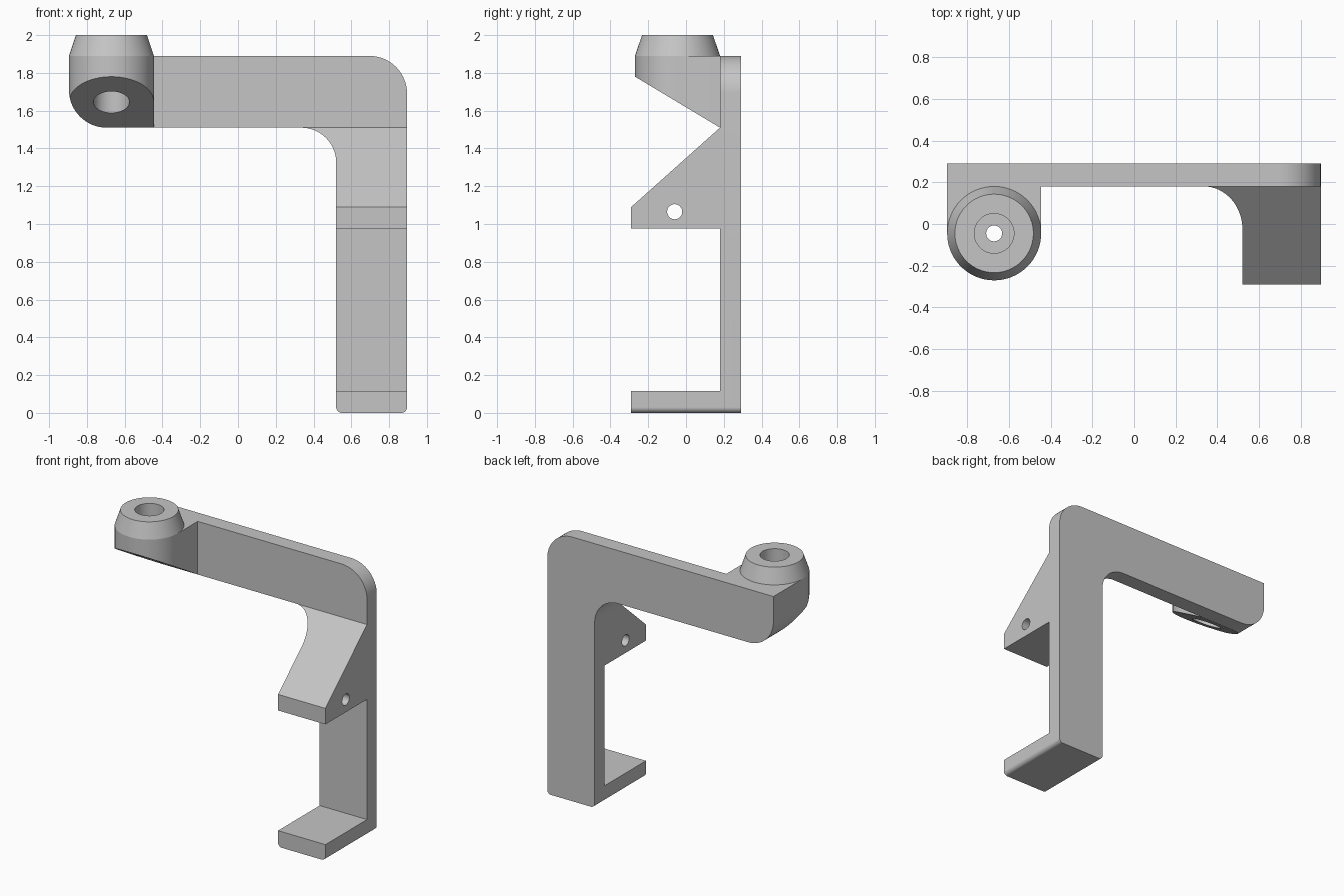
import bpy
import bmesh
import math
from mathutils import Vector

cube = bpy.data.objects.get("Cube")
if cube:
    bpy.data.objects.remove(cube, do_unlink=True)

grey = bpy.data.materials.new("plain_grey")
grey.use_nodes = True
grey.diffuse_color = (0.56, 0.56, 0.56, 1)
grey.node_tree.nodes["Principled BSDF"].inputs["Base Color"].default_value = grey.diffuse_color

HALF_W, HALF_D = 0.895, 0.29
PLATE_Y, ARM_LOW, ARM_TOP = 0.18, 1.51, 1.89
BOSS_X, BOSS_Y, BOSS_R = -0.67, -0.045, 0.225
SEGS = 64


def finish(name, bm):
    bmesh.ops.recalc_face_normals(bm, faces=bm.faces)
    mesh = bpy.data.meshes.new(name)
    bm.to_mesh(mesh)
    bm.free()
    mesh.materials.append(grey)
    ob = bpy.data.objects.new(name, mesh)
    bpy.context.collection.objects.link(ob)
    return ob


def rounded(corners, steps=16):
    """Outline from (a, b, radius) right-angle corners."""
    out = []
    for i, (a, b, r) in enumerate(corners):
        p = Vector((a, b))
        if r == 0:
            out.append(p)
            continue
        u = (Vector(corners[i - 1][:2]) - p).normalized()
        v = (Vector(corners[(i + 1) % len(corners)][:2]) - p).normalized()
        c = p + r * (u + v)
        for k in range(steps + 1):
            t = math.pi / 2 * k / steps
            out.append(c - r * (v * math.cos(t) + u * math.sin(t)))
    return out


def prism(name, outline, axis, lo, hi):
    """Extrude a 2D outline along x, y or z."""
    place = {"x": lambda a, b, h: (h, a, b),
             "y": lambda a, b, h: (a, h, b),
             "z": lambda a, b, h: (a, b, h)}[axis]
    bm = bmesh.new()
    low = [bm.verts.new(place(a, b, lo)) for a, b in outline]
    high = [bm.verts.new(place(a, b, hi)) for a, b in outline]
    bm.faces.new(low)
    bm.faces.new(high)
    for i in range(len(low)):
        bm.faces.new((low[i - 1], low[i], high[i], high[i - 1]))
    return finish(name, bm)


def circle(a, b, r):
    return [(a + r * math.cos(2 * math.pi * k / SEGS),
             b + r * math.sin(2 * math.pi * k / SEGS)) for k in range(SEGS)]


def select(ob):
    bpy.ops.object.select_all(action="DESELECT")
    ob.select_set(True)
    bpy.context.view_layer.objects.active = ob


def combine(ob, tool, operation):
    select(ob)
    mod = ob.modifiers.new("shape", "BOOLEAN")
    mod.operation, mod.solver, mod.object = operation, "EXACT", tool
    bpy.ops.object.modifier_apply(modifier=mod.name)
    bpy.data.objects.remove(tool, do_unlink=True)


# Bracket: L-shaped front outline crossed with the stepped side outline
bracket = prism("bracket", rounded([
    (-HALF_W, ARM_LOW, 0.2), (0.52, ARM_LOW, 0.185), (0.52, 0, 0.03),
    (HALF_W, 0, 0.03), (HALF_W, ARM_TOP, 0.2), (-HALF_W, ARM_TOP, 0)]),
    "y", -0.5, 0.5)
side = [(HALF_D, -0.1), (HALF_D, 2), (PLATE_Y, 2), (PLATE_Y, ARM_LOW),
        (-HALF_D, 1.09), (-HALF_D, 0.975), (PLATE_Y, 0.975),
        (PLATE_Y, 0.115), (-HALF_D, 0.115), (-HALF_D, -0.1)]
combine(bracket, prism("side_cutter", side, "x", -1.2, 1.2), "INTERSECT")
combine(bracket, prism("pin_cutter", circle(-0.06, 1.065, 0.04), "x", 0.3, 1.2), "DIFFERENCE")

# Socket base: D-shaped plan with a sloped underside and rounded outer corner
plan = [(BOSS_X + BOSS_R, PLATE_Y), (BOSS_X - BOSS_R, PLATE_Y)]
plan += [(BOSS_X + BOSS_R * math.cos(t), BOSS_Y + BOSS_R * math.sin(t))
         for t in (math.pi * (1 + k / 32) for k in range(33))]
socket = prism("socket_base", plan, "z", 1.4, ARM_TOP)
slope = [(PLATE_Y + 0.1, ARM_LOW - 0.06), (PLATE_Y + 0.1, 2.1), (-0.4, 2.1), (-0.4, 1.858)]
combine(socket, prism("slope_cutter", slope, "x", -1.2, 0), "INTERSECT")
corner = rounded([(-HALF_W, ARM_LOW, 0.2), (0, ARM_LOW, 0), (0, 2.1, 0), (-HALF_W, 2.1, 0)])
combine(socket, prism("corner_cutter", corner, "y", -0.6, 0.6), "INTERSECT")

# Socket bores: wide from above and below, narrow through the middle web
for r, lo, hi in ((0.095, 1.84, 2.1), (0.095, 1.3, 1.76), (0.038, 1.3, 2.1)):
    combine(socket, prism("bore_cutter", circle(BOSS_X, BOSS_Y, r), "z", lo, hi), "DIFFERENCE")

# Socket rim: tapered ring on top
bm = bmesh.new()
rings = [[bm.verts.new((x, y, z)) for x, y in circle(BOSS_X, BOSS_Y, r)]
         for r, z in ((0.095, ARM_TOP), (BOSS_R, ARM_TOP), (0.188, 2), (0.095, 2))]
for j in range(4):
    a, b = rings[j - 1], rings[j]
    for i in range(SEGS):
        bm.faces.new((a[i - 1], a[i], b[i], b[i - 1]))
rim = finish("socket_rim", bm)

for ob in (bracket, socket, rim):
    select(ob)
    bpy.ops.object.shade_smooth_by_angle(angle=math.radians(25))
